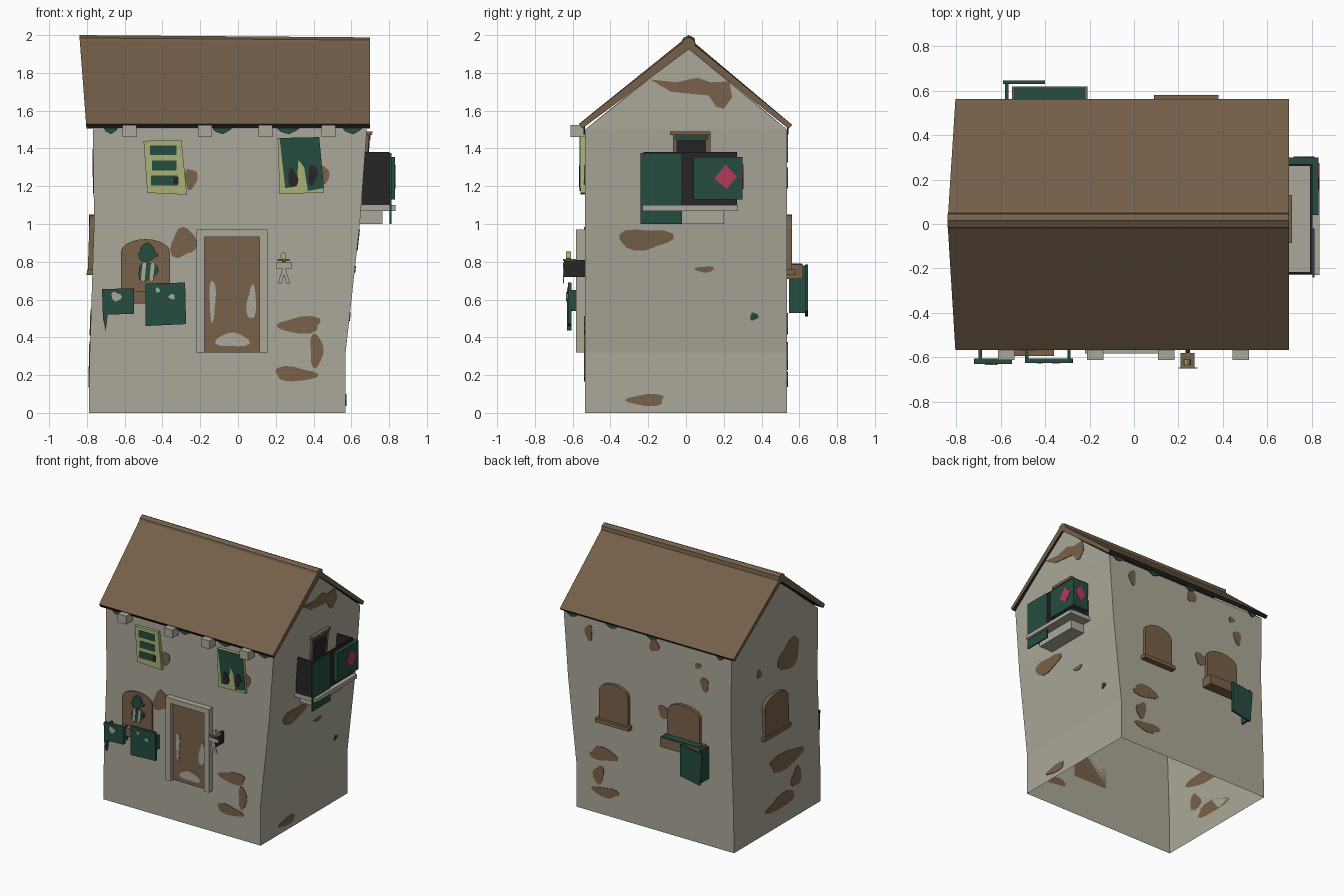
import bpy, bmesh, math, random

random.seed(4)
cube = bpy.data.objects.get("Cube")
if cube:
    bpy.data.objects.remove(cube, do_unlink=True)


def material(name, colour):
    m = bpy.data.materials.new(name)
    m.use_nodes = True
    m.diffuse_color = (*colour, 1)
    m.node_tree.nodes["Principled BSDF"].inputs["Base Color"].default_value = (*colour, 1)
    return m


PLASTER = material("plaster grey", (.41, .39, .32))
BROWN = material("worn brown", (.19, .121, .068))
ROOF = material("roof brown", (.175, .115, .066))
GREEN = material("dark green", (.019, .073, .05))
LIME = material("pale yellow green", (.4, .44, .18))
BLACK = material("soot black", (.02, .018, .019))
PINK = material("rose pink", (.45, .042, .1))

# Wall levels: height, left edge, right edge
LEVELS = [(0, -.79, .57), (.32, -.785, .57), (1, -.762, .645), (1.5, -.768, .682)]
DEPTH = .535


def wall_x(z, column):
    for low, high in zip(LEVELS, LEVELS[1:]):
        if z <= high[0]:
            t = (z - low[0]) / (high[0] - low[0])
            return low[column] + t * (high[column] - low[column])
    return LEVELS[-1][column]


def on_wall(side, u, z, d):
    """Point at u along a wall, height z and distance d outside it."""
    if side == "front":
        return (u, -DEPTH - d, z)
    if side == "back":
        return (u, DEPTH + d, z)
    if side == "right":
        return (wall_x(z, 2) + d, u, z)
    return (wall_x(z, 1) - d, u, z)


def finish(name, bm, *mats):
    bmesh.ops.recalc_face_normals(bm, faces=bm.faces)
    mesh = bpy.data.meshes.new(name)
    bm.to_mesh(mesh)
    bm.free()
    for m in mats:
        mesh.materials.append(m)
    obj = bpy.data.objects.new(name, mesh)
    bpy.context.collection.objects.link(obj)
    return obj


def prism(name, ring_a, ring_b, mat):
    bm = bmesh.new()
    a = [bm.verts.new(p) for p in ring_a]
    b = [bm.verts.new(p) for p in ring_b]
    bm.faces.new(a)
    bm.faces.new(b)
    for i in range(len(a)):
        j = (i + 1) % len(a)
        bm.faces.new((a[i], a[j], b[j], b[i]))
    return finish(name, bm, mat)


def plate(name, side, points, d0, d1, mat):
    return prism(name, [on_wall(side, u, z, d0) for u, z in points],
                 [on_wall(side, u, z, d1) for u, z in points], mat)


def rect(name, side, u0, u1, z0, z1, d0, d1, mat):
    return plate(name, side, [(u0, z0), (u1, z0), (u1, z1), (u0, z1)], d0, d1, mat)


def blob(name, side, u, z, ru, rz, mat, d0=0, d1=.004):
    p, q = random.uniform(0, 6), random.uniform(0, 6)
    points = []
    for i in range(16):
        a = math.tau * i / 16
        r = 1 + .12 * math.sin(2 * a + p) + .15 * math.sin(3 * a + q)
        points.append((u + ru * r * math.cos(a), z + rz * r * math.sin(a)))
    plate(name, side, points, d0, d1, mat)


def box(name, x0, x1, y0, y1, z0, z1, mat):
    ring = [(x0, y0), (x1, y0), (x1, y1), (x0, y1)]
    return prism(name, [(x, y, z0) for x, y in ring], [(x, y, z1) for x, y in ring], mat)


def arched_window(name, side, u0, u1, z0, z1, d):
    mid, half, rise = (u0 + u1) / 2, (u1 - u0) / 2, .07
    arch = [(mid + half * math.cos(math.pi * i / 10),
             z1 - rise + rise * math.sin(math.pi * i / 10)) for i in range(11)]
    plate(name, side, [(u0, z0), (u1, z0)] + arch, 0, d, BROWN)


# Walls, open underneath
bm = bmesh.new()
rings = [[bm.verts.new(p) for p in ((l, -DEPTH, z), (r, -DEPTH, z), (r, DEPTH, z), (l, DEPTH, z))]
         for z, l, r in LEVELS]
for low, high in zip(rings, rings[1:]):
    for i in range(4):
        j = (i + 1) % 4
        bm.faces.new((low[i], low[j], high[j], high[i]))
top = rings[-1]
peak_left = bm.verts.new((-.775, .01, 1.94))
peak_right = bm.verts.new((.682, .01, 1.93))
bm.faces.new((top[1], top[2], peak_right))
bm.faces.new((top[3], top[0], peak_left))
finish("walls", bm, PLASTER)

# Roof with ridge cap, slanted left end and dark underside
section = [(-.567, 1.53), (-.02, 1.97), (-.015, 1.985), (.015, 2), (.045, 1.985), (.05, 1.955),
           (.562, 1.525), (.542, 1.505), (.015, 1.935), (-.55, 1.505)]
left_end = [(-.802 - .038 * (z - 1.5) / .5, y, z) for y, z in section]
right_end = [(.698, y, z - .012 * (z - 1.5) / .5) for y, z in section]
roof = prism("roof", left_end, right_end, ROOF)
roof.data.materials.append(BLACK)
for f in roof.data.polygons:
    f.material_index = 1 if f.normal.z < -.3 else 0

# Beam ends and ivy under the eaves
for x in (-.575, -.175, .145, .48):
    rect("beam_end", "front", x - .037, x + .037, 1.46, 1.525, 0, .077, PLASTER)
for side in ("front", "back"):
    for x, w in ((-.67, .05), (-.08, .07), (.27, .08), (.61, .07)):
        plate("eave_ivy", side, [(x - w, 1.525), (x - w * .6, 1.49), (x, 1.475), (x + w * .5, 1.495),
                                 (x + w, 1.525)], 0, .008, GREEN)

# Bare patches where plaster has fallen
PATCHES = {
    "front": [(-.25, 1.24, .03, .06), (.46, 1.26, .02, .05), (-.29, .9, .065, .08),
              (.33, .465, .12, .042), (.415, .33, .038, .08), (.3, .205, .11, .038)],
    "right": [(-.22, .92, .13, .06), (.1, .76, .045, .018), (-.21, .068, .11, .028)],
    "back": [(.465, 1.39, .035, .055), (-.1, 1.44, .038, .055), (-.48, 1.38, .03, .02),
             (-.535, 1.25, .038, .05), (.34, .47, .12, .05), (.38, .3, .045, .07),
             (.32, .18, .11, .04), (-.19, .94, .06, .045)],
    "left": [(-.18, 1.27, .13, .11), (.19, 1.26, .03, .03), (-.12, .48, .22, .06),
             (-.24, .3, .06, .07), (-.05, .18, .18, .05)],
}
for side, spots in PATCHES.items():
    for spot in spots:
        blob("bare_patch", side, *spot, BROWN)
plate("gable_patch", "right", [(-.19, 1.765), (-.05, 1.75), (.06, 1.775), (.13, 1.75), (.23, 1.755),
                               (.245, 1.67), (.2, 1.61), (.16, 1.62), (.12, 1.68), (-.08, 1.7)],
      0, .004, BROWN)
blob("moss_spot", "right", .36, .51, .02, .022, GREEN)

# Front door
rect("door", "front", -.18, .12, .32, .935, 0, .012, BROWN)
for x0, x1 in ((-.22, -.178), (.115, .155)):
    rect("door_jamb", "front", x0, x1, .32, .97, 0, .047, PLASTER)
rect("door_lintel", "front", -.178, .115, .93, .97, 0, .047, PLASTER)
for x, z, w, h in ((-.135, .6, .018, .1), (.072, .58, .024, .09), (-.03, .385, .08, .04)):
    blob("worn_door_paint", "front", x, z, w, h, PLASTER, .012, .016)

# Upper front windows with pale crooked frames
rect_l = [(-.5, 1.44), (-.3, 1.445), (-.27, 1.155), (-.48, 1.165)]
plate("left_shutter", "front", rect_l, 0, .024, LIME)
for x, z, w in ((-.395, 1.39, .07), (-.39, 1.31, .065), (-.39, 1.23, .07)):
    rect("shutter_slot", "front", x - w, x + w, z - .026, z + .026, .024, .028, GREEN)
rect("shutter_shadow", "front", -.345, -.315, 1.21, 1.25, .028, .03, BLACK)
plate("right_shutter", "front", [(.21, 1.455), (.43, 1.46), (.455, 1.165), (.22, 1.16)],
      0, .024, LIME)
plate("shutter_cloth", "front", [(.22, 1.455), (.43, 1.46), (.455, 1.19), (.37, 1.175), (.35, 1.3),
                                 (.32, 1.34), (.31, 1.2), (.25, 1.19)], .024, .028, GREEN)
for x, z in ((.29, 1.24), (.395, 1.26)):
    blob("shutter_shadow", "front", x, z, .025, .05, BLACK, .028, .031)

# Lower arched windows
arched_window("front_window", "front", -.62, -.36, .6, .92, .012)
for side, u0, u1 in (("back", .11, .36), ("back", -.51, -.23), ("left", -.14, .15)):
    arched_window(side + "_window", side, u0, u1, .75, 1.05, .025)
    rect(side + "_sill", side, u0 - .02, u1 + .02, .73, .76, 0, .045 if side == "back" else .03, BROWN)

# Front planter, hanging cloths and potted bush
rect("front_planter", "front", -.6, -.36, .58, .645, 0, .06, BROWN)
plate("right_cloth", "front", [(-.49, .685), (-.28, .69), (-.275, .47), (-.49, .46)], .07, .09, GREEN)
plate("left_cloth", "front", [(-.72, .655), (-.55, .66), (-.55, .525), (-.69, .52), (-.7, .435),
                              (-.715, .5)], .07, .095, GREEN)
for x in (-.49, -.3, -.7, -.57):
    rect("cloth_side", "front", x, x + .015, .54, .65, .03, .085, GREEN)
for x, z, s, d in ((-.645, .615, .025, .095), (-.425, .65, .012, .09), (-.35, .615, .015, .09)):
    blob("cloth_flower", "front", x, z, s, s, PLASTER, d, d + .004)
for z, w, h in ((.87, .035, .03), (.83, .055, .025), (.75, .05, .05)):
    blob("window_bush", "front", -.48, z, w, h, GREEN, .012, .03)
for x in (-.505, -.46):
    plate("bush_ribbon", "front", [(x, .8), (x + .02, .8), (x + .01, .69), (x - .01, .7)],
          .03, .034, PLASTER)

# Wall lantern
box("lantern_arm", .232, .252, -.645, -DEPTH, .72, .81, BLACK)
box("lantern_cap", .21, .272, -.65, -.58, .805, .815, BROWN)
blob("lantern_bulb", "front", .24, .832, .016, .018, LIME, .075, .1)
rect("lantern_front", "front", .2, .285, .765, .795, .11, .115, PLASTER)
for x in (.222, .265):
    plate("lantern_ribbon", "front", [(.235, .77), (.25, .77), (x + .01, .685), (x - .01, .685)],
          .11, .115, PLASTER)

# Back planter with draped cloth
rect("back_planter", "back", -.55, -.21, .71, .785, 0, .085, BROWN)
rect("planter_greenery", "back", -.54, -.22, .785, .79, .025, .08, GREEN)
plate("back_cloth", "back", [(-.59, .76), (-.4, .785), (-.4, .54), (-.57, .51)], .095, .11, GREEN)
rect("back_cloth_side", "back", -.58, -.565, .53, .78, .01, .1, GREEN)

# Balcony door on the right wall
rect("balcony_door_frame", "right", -.07, .13, 1.1, 1.48, 0, .015, BROWN)
rect("balcony_door", "right", -.05, .105, 1.1, 1.45, .015, .02, BLACK)
rect("balcony_door_trim", "right", -.06, .12, 1.445, 1.47, .015, .022, GREEN)
rect("balcony_door_lintel", "right", -.085, .13, 1.47, 1.49, 0, .03, BROWN)

# Balcony with dark rail panels and hung cloths
box("balcony_slab", .62, .835, -.23, .275, 1.07, 1.1, PLASTER)
box("balcony_support", .62, .765, -.16, .2, 1, 1.07, PLASTER)
for y in (-.225, .26):
    box("balcony_side_rail", .66, .8, y, y + .01, 1.1, 1.38, BLACK)
box("balcony_front_rail", .793, .803, -.225, .27, 1.1, 1.38, BLACK)
box("tall_cloth", .803, .813, -.24, -.02, 1, 1.375, GREEN)
box("short_cloth", .803, .83, .04, .3, 1.13, 1.355, GREEN)
box("end_cloth", .69, .83, .27, .3, 1.13, 1.355, GREEN)
diamond = [(-.06, -.01), (.005, -.065), (.06, 0), (0, .065)]
prism("cloth_diamond", [(.83, .21 + u, 1.25 + v) for u, v in diamond],
      [(.834, .21 + u, 1.25 + v) for u, v in diamond], PINK)
prism("end_diamond", [(.765 + u * .8, .3, 1.25 + v) for u, v in diamond],
      [(.765 + u * .8, .304, 1.25 + v) for u, v in diamond], PINK)
